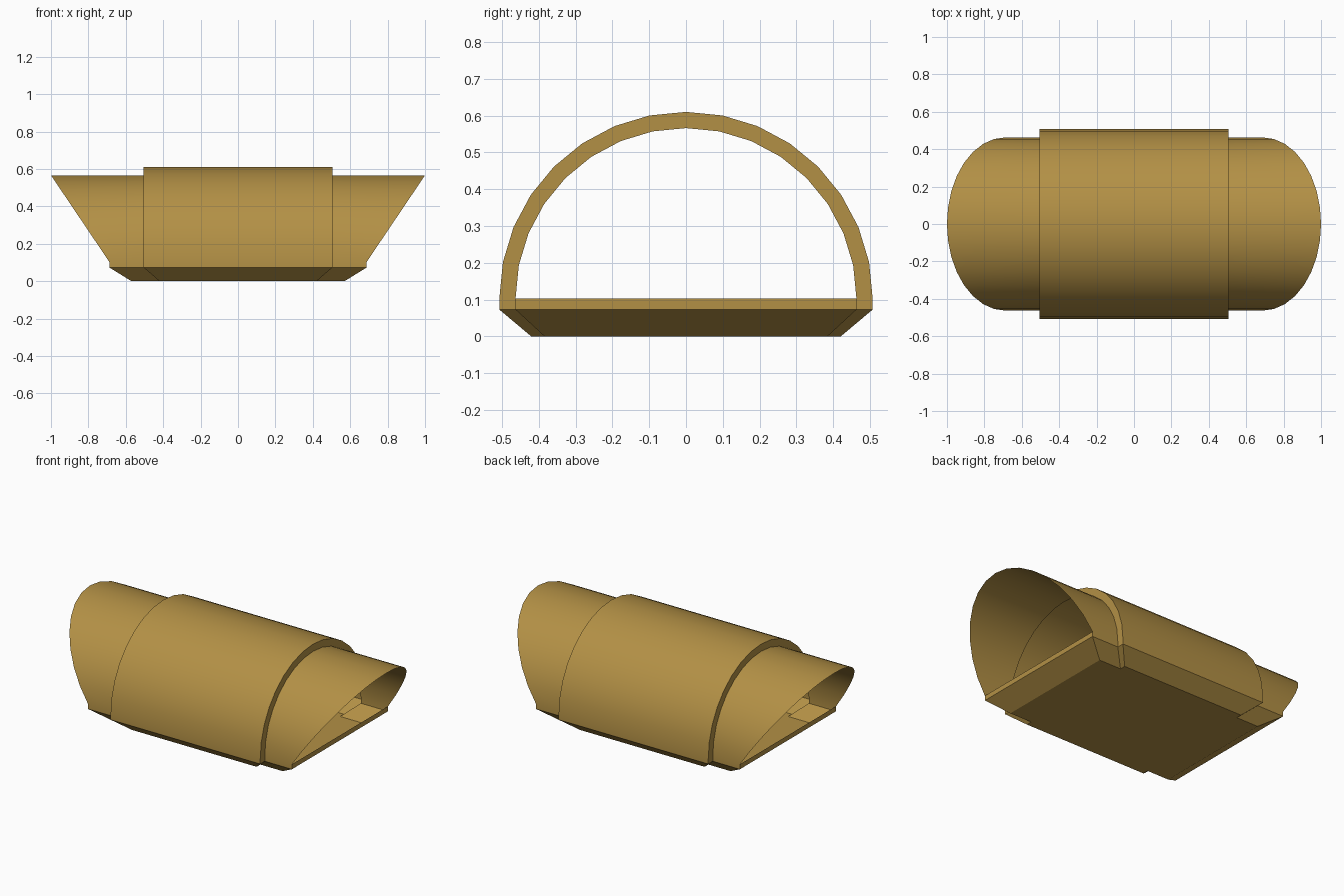
import bpy, bmesh, math

if "Cube" in bpy.data.objects:
    bpy.data.objects.remove(bpy.data.objects["Cube"])

SILL, CURB = 0.103, 0.073      # arch spring line, top of the sloped base
R_HOOD, R_BAND = 0.463, 0.507  # arch radii
B_HOOD, B_BAND = 0.384, 0.42   # half widths on the ground
SEG = 16

mat = bpy.data.materials.new("tan_canvas")
mat.diffuse_color = (0.45, 0.28, 0.06, 1)
mat.use_nodes = True
mat.node_tree.nodes["Principled BSDF"].inputs["Base Color"].default_value = mat.diffuse_color


def station(x_base, x_wall, r, b, lean=0.0):
    """Closed arch section: ground, curb, arch, curb, ground."""
    pts = [(x_base, b, 0), (x_wall, r, CURB)]
    for i in range(SEG + 1):
        a = math.pi * i / SEG
        rise = r * math.sin(a)
        pts.append((x_wall + lean * rise, r * math.cos(a), SILL + rise))
    return pts + [(x_wall, -r, CURB), (x_base, -b, 0)]


def flip(st):
    return [(-x, y, z) for x, y, z in st]


def build(name, stations, floors, cap=None):
    """Loft sections along +x; cap closes the low end wall at one station."""
    bm = bmesh.new()
    rows = [[bm.verts.new(p) for p in st] for st in stations]
    n = len(rows[0])
    for a, b, floor in zip(rows, rows[1:], floors):
        for k in range(n if floor else n - 1):
            j = (k + 1) % n
            bm.faces.new((a[k], a[j], b[j], b[k]))
    if cap is not None:
        e = rows[cap]
        for k in (0, 1):
            f = bm.faces.new((e[n - 1 - k], e[k], e[k + 1], e[n - 2 - k]))
            if cap == 0:
                f.normal_flip()
    me = bpy.data.meshes.new(name)
    bm.to_mesh(me)
    bm.free()
    me.materials.append(mat)
    ob = bpy.data.objects.new(name, me)
    bpy.context.collection.objects.link(ob)
    bpy.ops.object.select_all(action='DESELECT')
    ob.select_set(True)
    bpy.context.view_layer.objects.active = ob
    bpy.ops.object.shade_smooth_by_angle(angle=math.radians(25))


# Sections from the middle outwards
outer = station(0.42, 0.505, R_BAND, B_BAND)
inner = station(0.42, 0.505, R_HOOD, B_HOOD)
mouth = station(0.57, 0.688, R_HOOD, B_HOOD, lean=0.312 / R_HOOD)

# Wider middle shell
build("centre_band", [flip(outer), outer], [True])
# Slanted end hoods, each with the step ring that meets the band
build("right_hood", [outer, inner, mouth], [False, True], cap=2)
build("left_hood", [flip(mouth), flip(inner), flip(outer)], [True, False], cap=0)
